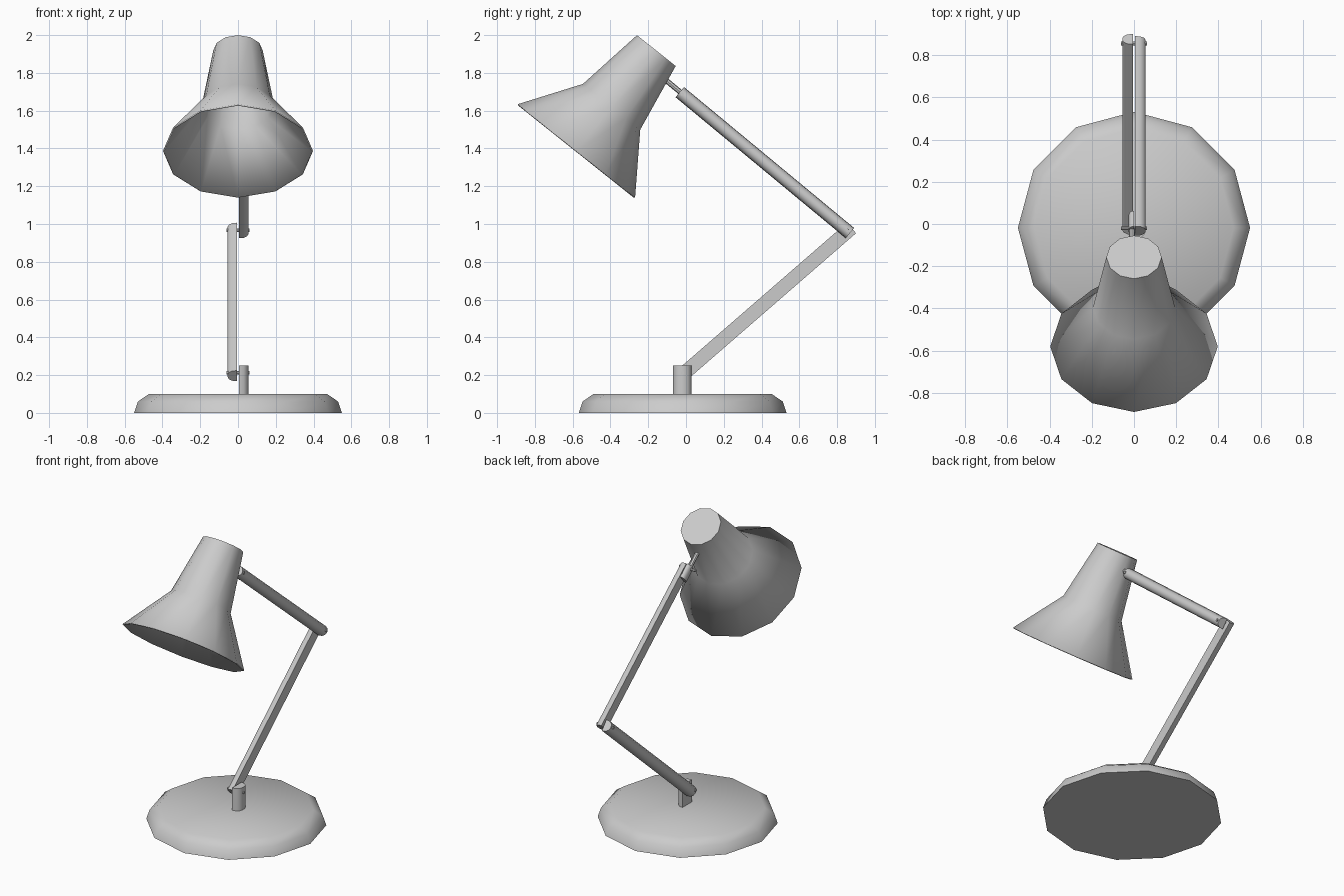
import bpy, bmesh, math
from mathutils import Vector

if "Cube" in bpy.data.objects:
    bpy.data.objects.remove(bpy.data.objects["Cube"])


def finish(name, bm, angle=40):
    bmesh.ops.recalc_face_normals(bm, faces=bm.faces)
    me = bpy.data.meshes.new(name)
    bm.to_mesh(me)
    bm.free()
    ob = bpy.data.objects.new(name, me)
    bpy.context.collection.objects.link(ob)
    bpy.ops.object.select_all(action='DESELECT')
    ob.select_set(True)
    bpy.context.view_layer.objects.active = ob
    bpy.ops.object.shade_smooth_by_angle(angle=math.radians(angle))
    return ob


def loft(name, rings, caps):
    """Join rings of points with quads; caps = indices of rings to fill."""
    bm = bmesh.new()
    rows = [[bm.verts.new(p) for p in r] for r in rings]
    n = len(rows[0])
    for a, b in zip(rows, rows[1:]):
        for i in range(n):
            j = (i + 1) % n
            bm.faces.new((a[i], a[j], b[j], b[i]))
    for c in caps:
        bm.faces.new(rows[c])
    return finish(name, bm)


def lathe(name, origin, axis, profile, caps, n=12):
    """Turned shape: profile = (radius, distance along axis in the yz plane)."""
    o, d = Vector(origin), Vector(axis).normalized()
    u = Vector((1, 0, 0))
    v = d.cross(u)
    ang = [2 * math.pi * i / n for i in range(n)]
    rings = [[o + d * t + (u * math.cos(a) + v * math.sin(a)) * r for a in ang]
             for r, t in profile]
    return loft(name, rings, caps)


def half_round(name, start, end, side, half, depth=0.05, inner=0.005):
    """Bar between two (y, z) points: flat inner face, rounded outer face."""
    a, b = Vector((0, *start)), Vector((0, *end))
    v = Vector((1, 0, 0)).cross((b - a).normalized())
    sec = [(0, -1), (0.5, -0.93), (0.86, -0.62), (1, -0.2),
           (1, 0.2), (0.86, 0.62), (0.5, 0.93), (0, 1)]
    rings = [[p + Vector((side * (inner + depth * s), 0, 0)) + v * half * t
              for s, t in sec] for p in (a, b)]
    return loft(name, rings, (0, 1))


# Base disc
lathe("base", (0, -0.018, 0), (0, 0, 1),
      [(0.55, 0), (0.53, 0.06), (0.472, 0.1)], (0, 2))

# Post and the two arms
half_round("post", (-0.02, 0.09), (-0.02, 0.25), 1, 0.05)
half_round("lower_arm", (-0.026, 0.196), (0.876, 0.979), -1, 0.037)
half_round("upper_arm", (0.868, 0.952), (-0.033, 1.698), 1, 0.035)

# Head bracket and neck rod
half_round("head_bracket", (0.04, 1.637), (-0.033, 1.698), -1, 0.034, 0.025, 0.0)
lathe("neck_rod", (-0.01, -0.02, 1.69), (0, -0.77, 0.638),
      [(0.014, 0), (0.014, 0.16)], (0, 1), 8)

# Pivot pins
for label, y, z in (("lower", -0.02, 0.212), ("elbow", 0.855, 0.967), ("head", -0.02, 1.688)):
    bm = bmesh.new()
    ret = bmesh.ops.create_cone(bm, cap_ends=True, segments=8, radius1=0.009,
                                radius2=0.009, depth=0.122)
    for vert in ret["verts"]:
        c = vert.co
        vert.co = Vector((c.z, y + c.x, z + c.y))
    finish(label + "_pin", bm)

# Lamp shade, open at the bottom
shade = lathe("shade", (0, -0.157, 1.918), (0, -0.423, -0.531),
              [(0.131, 0), (0.194, 0.38), (0.397, 0.679)], (0,))
shell = shade.modifiers.new("thickness", 'SOLIDIFY')
shell.thickness = 0.008
shell.offset = -1
